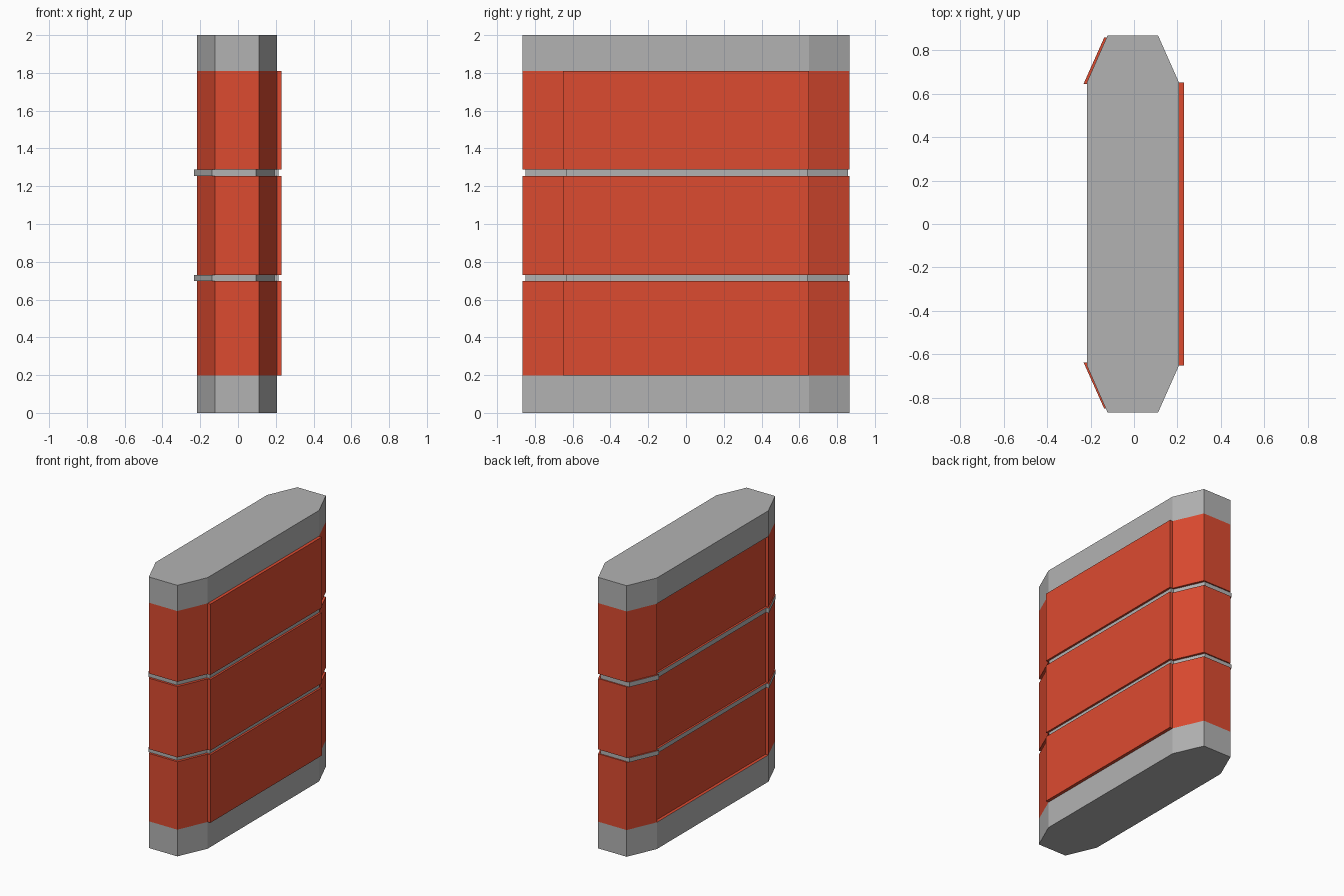
import bpy, bmesh

if "Cube" in bpy.data.objects:
    bpy.data.objects.remove(bpy.data.objects["Cube"])

orange = bpy.data.materials.new("orange_paint")
orange.diffuse_color = (0.72, 0.07, 0.03, 1)
orange.use_nodes = True
orange.node_tree.nodes["Principled BSDF"].inputs["Base Color"].default_value = orange.diffuse_color
grey = bpy.data.materials.new("grey_body")
grey.diffuse_color = (0.45, 0.45, 0.45, 1)
grey.use_nodes = True
grey.node_tree.nodes["Principled BSDF"].inputs["Base Color"].default_value = grey.diffuse_color

# Octagonal plan of the end blocks (chamfered long slab)
X0, X1, XA, XB, Y0, Y1 = -0.217, 0.207, -0.122, 0.111, 0.65, 0.866
block = [(XA, -Y1), (XB, -Y1), (X1, -Y0), (X1, Y0),
         (XB, Y1), (XA, Y1), (X0, Y0), (X0, -Y0)]

# Band plan: right panel stands proud, left panel is recessed by the same step
S = 0.023
band = [(XA, -Y1), (XB, -Y1), (X1, -Y0), (X1 + S, -Y0), (X1 + S, Y0), (X1, Y0),
        (XB, Y1), (XA, Y1), (X0, Y0), (X0 + S, Y0), (X0 + S, -Y0), (X0, -Y0)]

# Groove plan: the band plan slightly shrunk and shifted left
groove = [(x - 0.015, y * 0.985 + 0.004) for x, y in band]


def prism(name, plan, z0, z1, side=0, bottom=0, top=0):
    """Upright prism; material index 0 is grey, 1 is orange."""
    bm = bmesh.new()
    lo = [bm.verts.new((x, y, z0)) for x, y in plan]
    hi = [bm.verts.new((x, y, z1)) for x, y in plan]
    bm.faces.new(lo[::-1]).material_index = bottom
    bm.faces.new(hi).material_index = top
    n = len(plan)
    for i in range(n):
        j = (i + 1) % n
        bm.faces.new((lo[i], lo[j], hi[j], hi[i])).material_index = side
    me = bpy.data.meshes.new(name)
    bm.to_mesh(me)
    bm.free()
    me.materials.append(grey)
    me.materials.append(orange)
    ob = bpy.data.objects.new(name, me)
    bpy.context.collection.objects.link(ob)
    return ob


# Grey end blocks
prism("base_block", block, 0, 0.197, top=1)
prism("top_block", block, 1.81, 2.0, bottom=1)

# Orange bands
for i, (a, b) in enumerate([(0.197, 0.698), (0.73, 1.253), (1.288, 1.81)]):
    prism(f"orange_band_{i + 1}", band, a, b, 1, 1, 1)

# Grey grooves between the bands
for i, (a, b) in enumerate([(0.698, 0.73), (1.253, 1.288)]):
    prism(f"groove_{i + 1}", groove, a, b, 0, 1, 1)
